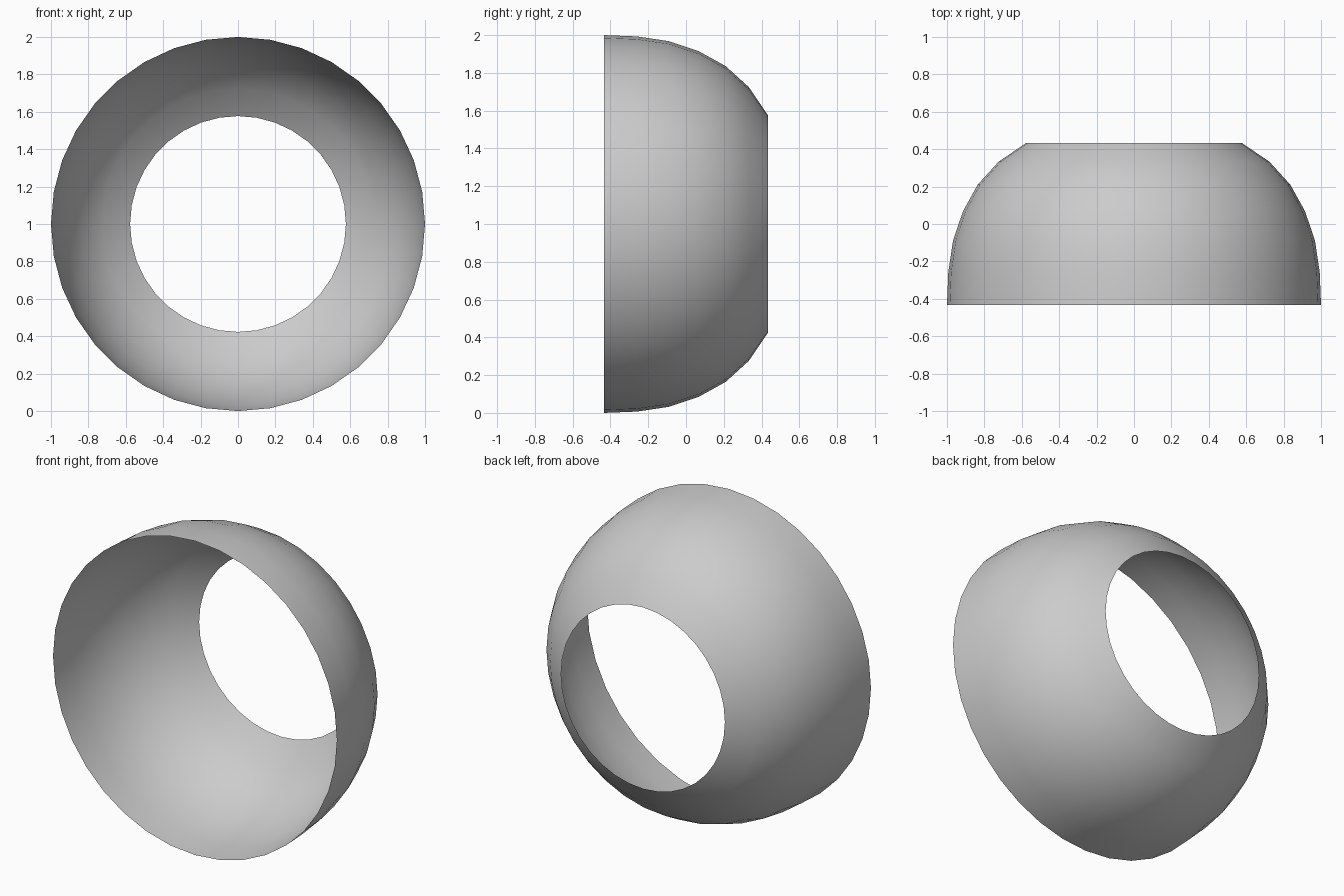
import bpy
import bmesh
from math import radians
from mathutils import Matrix, Vector

if "Cube" in bpy.data.objects:
    bpy.data.objects.remove(bpy.data.objects["Cube"])

SIDES = 36
CENTRE = Vector((0, 0, 1))

# Dome profile from the wide front rim to the narrow back opening: (y, radius)
profile = [(-0.433, 1.0), (-0.259, 0.993), (-0.091, 0.968), (0.067, 0.915),
           (0.210, 0.836), (0.333, 0.724), (0.433, 0.577)]

# Open single-skin shell, revolved around the y axis
bm = bmesh.new()
rings = []
for k in range(SIDES):
    turn = Matrix.Rotation(radians(360 / SIDES * k), 3, 'Y')
    rings.append([bm.verts.new(CENTRE + turn @ Vector((r, y, 0))) for y, r in profile])
for k in range(SIDES):
    a, b = rings[k], rings[(k + 1) % SIDES]
    for i in range(len(profile) - 1):
        face = bm.faces.new((a[i], b[i], b[i + 1], a[i + 1]))
        face.smooth = True
        face.normal_update()
        c = face.calc_center_median() - CENTRE
        if face.normal.dot(Vector((c.x, 0, c.z))) < 0:
            face.normal_flip()

mesh = bpy.data.meshes.new("dome_shell")
bm.to_mesh(mesh)
bm.free()
bpy.context.collection.objects.link(bpy.data.objects.new("dome_shell", mesh))
